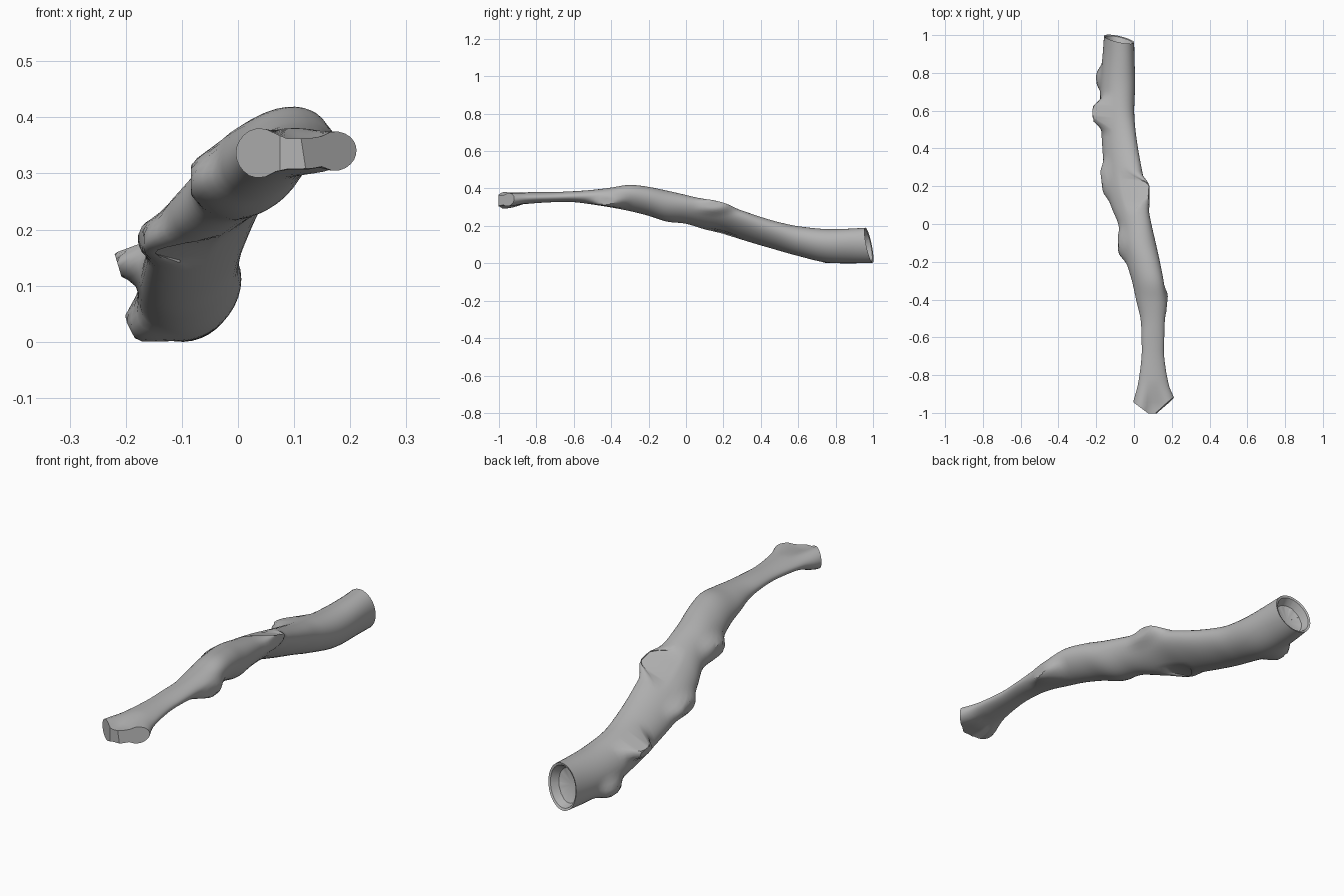
import bpy, bmesh, math, random
from mathutils import Vector

if "Cube" in bpy.data.objects:
    bpy.data.objects.remove(bpy.data.objects["Cube"])

random.seed(4)

bark = bpy.data.materials.new("grey_bark")
bark.diffuse_color = (0.46, 0.46, 0.46, 1)
bark.use_nodes = True
bark.node_tree.nodes["Principled BSDF"].inputs["Base Color"].default_value = bark.diffuse_color

# Limb sections: y, left x, right x, bottom z, top z, lean of the oval
SECTIONS = [
    (-1.06, -0.025, 0.245, 0.303, 0.391, 0), (-0.93, -0.002, 0.217, 0.304, 0.390, 0),
    (-0.85, 0.02, 0.185, 0.324, 0.389, 0), (-0.70, 0.04, 0.16, 0.335, 0.389, 0),
    (-0.60, 0.04, 0.16, 0.335, 0.393, 0.05), (-0.50, 0.035, 0.163, 0.323, 0.400, 0.15),
    (-0.40, 0.012, 0.166, 0.307, 0.412, 0.25), (-0.30, -0.01, 0.157, 0.288, 0.427, 0.3),
    (-0.20, -0.04, 0.138, 0.263, 0.417, 0.3), (-0.10, -0.068, 0.116, 0.231, 0.397, 0.25),
    (0.0, -0.082, 0.093, 0.220, 0.374, 0.35), (0.10, -0.122, 0.074, 0.191, 0.350, 0.55),
    (0.20, -0.152, 0.060, 0.167, 0.323, 0.65), (0.30, -0.160, 0.040, 0.135, 0.291, 0.6),
    (0.40, -0.167, 0.022, 0.105, 0.257, 0.5), (0.50, -0.173, 0.008, 0.076, 0.228, 0.4),
    (0.60, -0.178, 0.001, 0.048, 0.207, 0.25), (0.75, -0.178, 0.006, 0.013, 0.191, 0.2),
    (0.90, -0.166, 0.002, 0.008, 0.194, 0.2), (1.05, -0.155, 0.0, 0.012, 0.205, 0.1),
]

# Sawn-off side stubs: tip, direction, radius, stretch along the limb
STUBS = [
    ((-0.084, -0.10, 0.297), (-1, 0, 0), 0.034, 1.8),
    ((-0.172, 0.23, 0.192), (-1, -0.12, 0), 0.028, 2.6),
    ((-0.214, 0.59, 0.145), (-1, 0, -0.3), 0.030, 1.9),
    ((-0.192, 0.775, 0.030), (-0.87, 0, -0.45), 0.030, 1.7),
    ((0.080, 0.155, 0.322), (1, 0, 0.15), 0.030, 2.6),
    ((0.175, -0.42, 0.342), (1, -0.1, 0), 0.030, 2.2),
]


def section_at(y):
    """Smooth interpolation between the listed sections."""
    i = max(k for k in range(len(SECTIONS) - 1) if SECTIONS[k][0] <= y + 1e-6)
    p0, p1 = SECTIONS[max(i - 1, 0)], SECTIONS[i]
    p2, p3 = SECTIONS[i + 1], SECTIONS[min(i + 2, len(SECTIONS) - 1)]
    h = p2[0] - p1[0]
    t = (y - p1[0]) / h
    out = []
    for k in range(1, 6):
        m1 = (p2[k] - p0[k]) / (p2[0] - p0[0]) * h
        m2 = (p3[k] - p1[k]) / (p3[0] - p1[0]) * h
        out.append((2*t**3 - 3*t**2 + 1) * p1[k] + (t**3 - 2*t**2 + t) * m1
                   + (3*t**2 - 2*t**3) * p2[k] + (t**3 - t**2) * m2)
    return out


def limb_point(y, a):
    xl, xr, zb, zt, lean = section_at(y)
    c = Vector(((xl + xr) / 2, y, (zb + zt) / 2))
    ca, sa = math.cos(a), math.sin(a)
    # two round lobes with a waist between them, growing towards the fork
    fork = min(max((-0.83 - y) / 0.13, 0), 1)
    lobe = math.sqrt(max(0, 1 - ((abs(ca) - 0.6) / 0.4) ** 2))
    waist = 0.55 if sa > 0 else 0.68
    lobe = max(lobe, waist if abs(ca) < 0.6 else 0) * (0.8 if ca > 0.2 else 1)
    z = (1 - fork) * math.sin(a + lean) + fork * math.copysign(lobe, sa)
    p = c + Vector(((xr - xl) / 2 * ca, 0, (zt - zb) / 2 * z))
    p.z += 0.003 * fork * ca
    # pull the surface out to each stub, ending in a flat cut
    for tip, d, w, stretch in STUBS:
        tip, d = Vector(tip), Vector(d).normalized()
        if (p - c).dot(d) <= 0:
            continue
        off = p - tip
        side = off - d * off.dot(d)
        side.y /= stretch
        f = min(max((1.9 - side.length / w) / 1.1, 0), 1)
        p = p + d * max(0, -off.dot(d)) * f ** 1.5
    return p


# Limb skin
N, RINGS = 36, 106
bm = bmesh.new()
rings = []
for r in range(RINGS):
    y = -1.06 + 2.11 * r / (RINGS - 1)
    rings.append([bm.verts.new(limb_point(y, 2 * math.pi * i / N)) for i in range(N)])
for a, b in zip(rings, rings[1:]):
    for i in range(N):
        j = (i + 1) % N
        bm.faces.new((a[i], b[i], b[j], a[j]))
bm.faces.new(rings[0])


def saw(co, no, fill):
    """Cut off everything on the normal side of a plane."""
    bmesh.ops.bisect_plane(bm, geom=bm.verts[:] + bm.edges[:] + bm.faces[:],
                           plane_co=co, plane_no=no, clear_outer=True)
    if fill:
        edges = [e for e in bm.edges if e.is_boundary and e.verts[0].co.y < 0]
        bmesh.ops.holes_fill(bm, edges=edges)


# Forked front end: blunt middle, then two slanted cuts
saw((0.1, -0.998, 0.35), (0, -1, 0), True)
saw((0.0, -0.942, 0.345), (-0.6, -0.8, 0), True)
saw((0.214, -0.912, 0.345), (0.66, -0.75, 0.1), True)

# Hollow back end: slanted cut, thin rim, rough recess
cut_n = Vector((0.19, 1, 0.18)).normalized()
saw((-0.075, 0.983, 0.1), cut_n, False)
edges = [e for e in bm.edges if e.is_boundary]
for scale, depth, rough in ((0.9, 0.004, 0.0), (0.82, 0.035, 0.002), (0.5, 0.015, 0.0)):
    res = bmesh.ops.extrude_edge_only(bm, edges=edges)["geom"]
    verts = [g for g in res if isinstance(g, bmesh.types.BMVert)]
    edges = [g for g in res if isinstance(g, bmesh.types.BMEdge) and g.is_boundary]
    c = sum((v.co for v in verts), Vector()) / len(verts)
    for v in verts:
        v.co = c + (v.co - c) * scale - cut_n * depth
        v.co.y += random.uniform(-rough, rough)
bmesh.ops.pointmerge(bm, verts=verts, merge_co=c - cut_n * 0.02)
bmesh.ops.recalc_face_normals(bm, faces=bm.faces[:])

# Stand on the ground and centre the length
low = min(v.co.z for v in bm.verts)
mid = (min(v.co.y for v in bm.verts) + max(v.co.y for v in bm.verts)) / 2
for v in bm.verts:
    v.co.z -= low
    v.co.y -= mid

mesh = bpy.data.meshes.new("branch")
bm.to_mesh(mesh)
bm.free()
mesh.materials.append(bark)
branch = bpy.data.objects.new("branch", mesh)
bpy.context.collection.objects.link(branch)
bpy.context.view_layer.objects.active = branch
branch.select_set(True)
bpy.ops.object.shade_smooth_by_angle(angle=math.radians(35))
